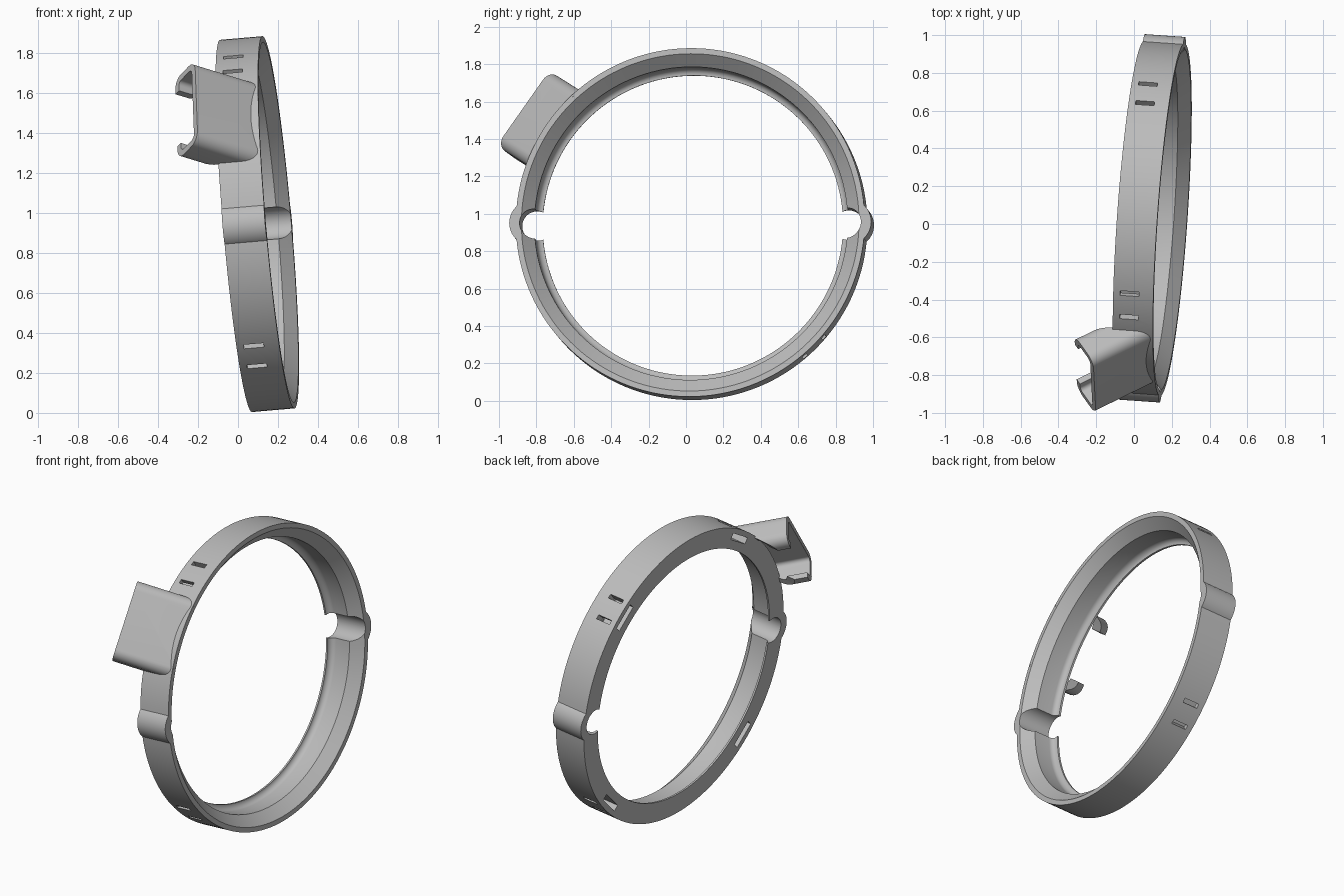
import bpy, bmesh
from math import sin, cos, pi, radians
from mathutils import Vector, Matrix

if "Cube" in bpy.data.objects:
    bpy.data.objects.remove(bpy.data.objects["Cube"], do_unlink=True)

grey = bpy.data.materials.new("plain_grey")
grey.use_nodes = True
grey.diffuse_color = (0.5, 0.5, 0.5, 1)
grey.node_tree.nodes["Principled BSDF"].inputs["Base Color"].default_value = grey.diffuse_color

# Ring frame: local X is the ring axis
RADIUS, HALF = 0.935, 0.107
AXIS = Vector((1, -0.07, 0.086)).normalized()
PLACE = (Matrix.Translation((0.0965, 0.03, 0.945))
         @ Vector((1, 0, 0)).rotation_difference(AXIS).to_matrix().to_4x4())


def finish(name, bm):
    bmesh.ops.recalc_face_normals(bm, faces=bm.faces)
    mesh = bpy.data.meshes.new(name)
    bm.to_mesh(mesh)
    bm.free()
    mesh.materials.append(grey)
    obj = bpy.data.objects.new(name, mesh)
    bpy.context.collection.objects.link(obj)
    return obj


def lathe(name, profile, y=0.0, segs=144):
    """Capped solid turned about local X from (axial, radius) points."""
    bm = bmesh.new()
    loops = [[bm.verts.new((a, y + r * cos(2 * pi * i / segs), r * sin(2 * pi * i / segs)))
              for i in range(segs)] for a, r in profile]
    for p, q in zip(loops, loops[1:]):
        for i in range(segs):
            j = (i + 1) % segs
            bm.faces.new((p[i], p[j], q[j], q[i]))
    bm.faces.new(loops[0])
    bm.faces.new(loops[-1])
    return finish(name, bm)


def block(name, axial, radial, width, angle):
    """Box spanning axial and radial ranges, turned to an angle on the ring."""
    size = Vector((axial[1] - axial[0], radial[1] - radial[0], width))
    mid = Vector((sum(axial) / 2, sum(radial) / 2, 0))
    bm = bmesh.new()
    bmesh.ops.create_cube(bm, size=1, matrix=Matrix.Rotation(radians(angle), 4, 'X')
                          @ Matrix.Translation(mid) @ Matrix.Diagonal(size).to_4x4())
    return finish(name, bm)


def combine(target, other, operation):
    mod = target.modifiers.new(operation, 'BOOLEAN')
    mod.operation, mod.object, mod.solver = operation, other, 'EXACT'
    select(target)
    bpy.ops.object.modifier_apply(modifier=mod.name)
    bpy.data.objects.remove(other, do_unlink=True)


def select(obj):
    bpy.ops.object.select_all(action='DESELECT')
    obj.select_set(True)
    bpy.context.view_layer.objects.active = obj


def place(obj):
    obj.matrix_world = PLACE
    select(obj)
    bpy.ops.object.shade_smooth_by_angle(angle=radians(30))


def arc(cx, cy, r, start, end, steps=8):
    return [(cx + r * cos(radians(start + (end - start) * i / steps)),
             cy + r * sin(radians(start + (end - start) * i / steps))) for i in range(steps + 1)]


# Ring body with a rounded bump on each side
ring = lathe("ring", [(-HALF, RADIUS), (HALF, RADIUS)])
for side in (-1, 1):
    combine(ring, lathe("bump", [(-HALF, 0.12), (HALF, 0.12)], side * 0.85, 64), 'UNION')

# Hollow inside: thin lip, fillet, straight wall, chamfered mouth
cavity = [(-0.15, 0.805)] + arc(-0.06, 0.805, 0.035, 180, 90) + [
    (0.043, 0.84), (HALF, 0.905), (0.127, 0.925)]
combine(ring, lathe("cavity", cavity), 'DIFFERENCE')

# Round notches through the bumps
for side in (-1, 1):
    combine(ring, lathe("notch", [(-0.2, 0.08), (0.2, 0.08)], side * 0.835, 64), 'DIFFERENCE')

# Strap recesses in the flat side, each reached by two slots in the outer wall
for angle in (45, 120, 225, 315):
    combine(ring, block("recess", (-0.2, 0.025), (0.86, 0.9), 0.165, angle), 'DIFFERENCE')
    for turn in (-4.4, 4.4):
        combine(ring, block("slot", (-0.07, 0.03), (0.875, 1.05), 0.027, angle + turn), 'DIFFERENCE')
place(ring)

# Slanted clip: a C-shaped channel extruded into the ring, points are (across, depth)
half = (arc(0.185, 0.06, 0.06, -90, 0) + arc(0.185, 0.14, 0.06, 0, 90)
        + [(0.16, 0.2), (0.16, 0.165)]
        + arc(0.185, 0.14, 0.025, 90, 0) + arc(0.185, 0.06, 0.025, 0, -90))
outline = half + [(-t, d) for t, d in reversed(half)]
lean, around = radians(36), radians(35)
outward = Vector((0, -cos(around), sin(around)))
across = Vector((0, sin(around), cos(around)))
x_axis = Vector((1, 0, 0))
along = cos(lean) * x_axis - sin(lean) * outward
inward = -sin(lean) * x_axis - cos(lean) * outward
start = -0.1875 * x_axis + 1.12 * outward

bm = bmesh.new()
end_face = bm.faces.new([bm.verts.new(start + t * across + d * inward) for t, d in outline])
extruded = bmesh.ops.extrude_face_region(bm, geom=[end_face], use_keep_orig=True)
bmesh.ops.translate(bm, vec=along * 0.45,
                    verts=[v for v in extruded["geom"] if isinstance(v, bmesh.types.BMVert)])
clip = finish("clip", bm)
combine(clip, lathe("clip_trim", [(-1, 0.925), (1, 0.925)]), 'DIFFERENCE')
place(clip)
